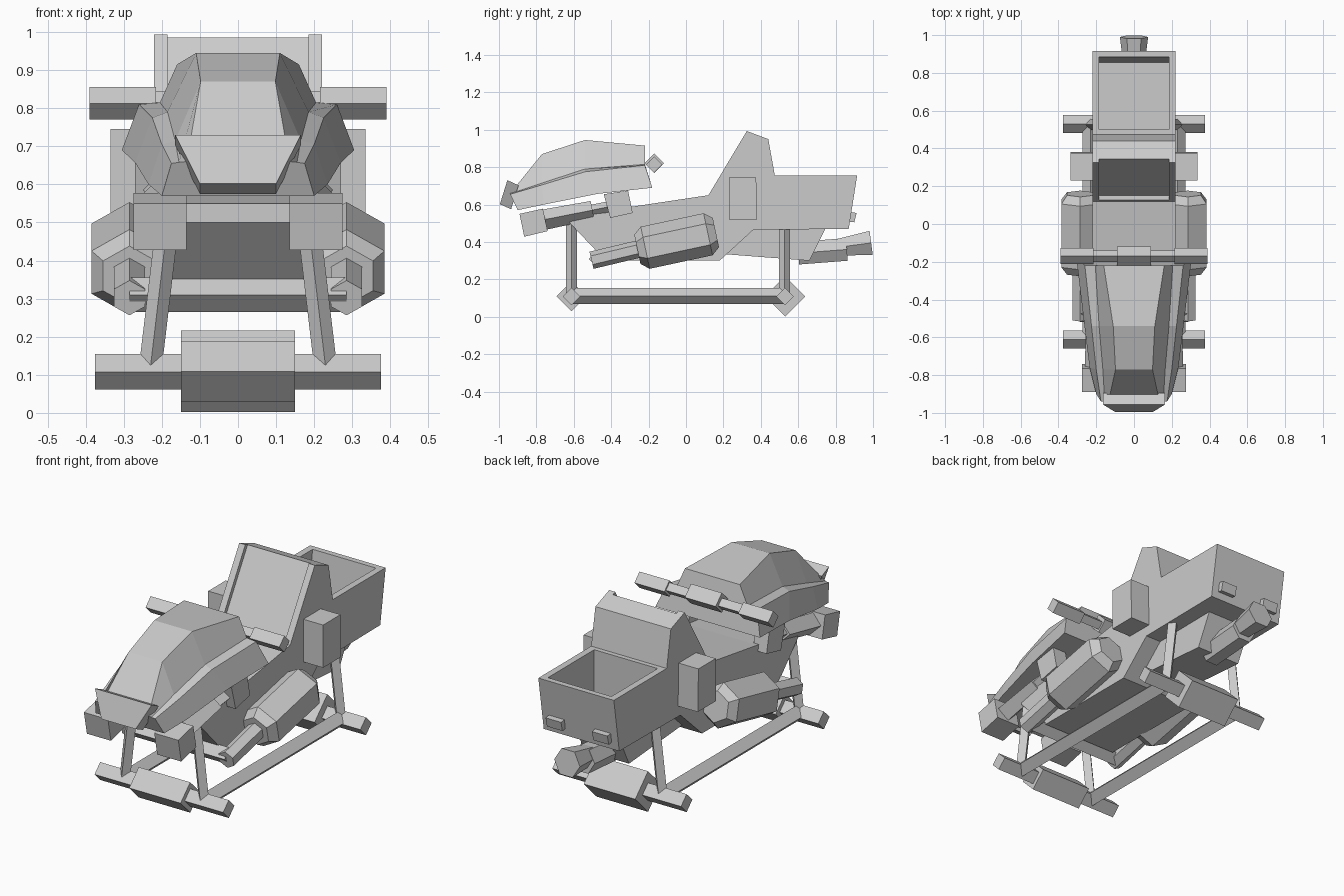
import bpy, bmesh
from math import pi, cos, sin, radians
from mathutils import Vector

if "Cube" in bpy.data.objects:
    bpy.data.objects.remove(bpy.data.objects["Cube"])

grey = bpy.data.materials.new("light_grey")
grey.use_nodes = True
grey.diffuse_color = (0.6, 0.6, 0.6, 1)
grey.node_tree.nodes["Principled BSDF"].inputs["Base Color"].default_value = (0.6, 0.6, 0.6, 1)


def loft(name, rings):
    """Closed solid through rings with equal point counts."""
    bm = bmesh.new()
    rows = [[bm.verts.new(p) for p in ring] for ring in rings]
    n = len(rows[0])
    for a, b in zip(rows, rows[1:]):
        for i in range(n):
            j = (i + 1) % n
            bm.faces.new((a[i], a[j], b[j], b[i]))
    bm.faces.new(rows[0])
    bm.faces.new(rows[-1])
    bmesh.ops.recalc_face_normals(bm, faces=bm.faces)
    mesh = bpy.data.meshes.new(name)
    bm.to_mesh(mesh)
    bm.free()
    mesh.materials.append(grey)
    obj = bpy.data.objects.new(name, mesh)
    bpy.context.collection.objects.link(obj)
    return obj


def prism(name, profile, x0, x1):
    """Side profile of (y, z) points extruded across x."""
    return loft(name, [[(x, y, z) for y, z in profile] for x in (x0, x1)])


def tube(name, start, end, stations, sides=4, roll=0, ref=(0, 0, 1)):
    """Faceted rod; stations are (fraction along, radius)."""
    start, end = Vector(start), Vector(end)
    axis = (end - start).normalized()
    u = axis.cross(Vector(ref)).normalized()
    v = u.cross(axis)
    rings = []
    for t, r in stations:
        c = start.lerp(end, t)
        angles = [radians(roll) + 2 * pi * i / sides for i in range(sides)]
        rings.append([c + u * r * cos(a) + v * r * sin(a) for a in angles])
    return loft(name, rings)


def cut(obj, cutter):
    """Subtract the cutter and bake the result."""
    mod = obj.modifiers.new("cut", "BOOLEAN")
    mod.operation = "DIFFERENCE"
    mod.solver = "EXACT"
    mod.object = cutter
    cutter.hide_render = True
    bpy.context.view_layer.update()
    graph = bpy.context.evaluated_depsgraph_get()
    mesh = bpy.data.meshes.new_from_object(obj.evaluated_get(graph))
    obj.modifiers.clear()
    obj.data = mesh
    bpy.data.objects.remove(cutter)


# Main body: nose, seat back and cargo bed, with the bed and seat recessed
body = prism("body", [(-0.62, 0.55), (-0.28, 0.59), (0.12, 0.65), (0.325, 0.993), (0.44, 0.95),
                      (0.475, 0.755), (0.915, 0.755), (0.87, 0.47), (0.36, 0.465), (0.18, 0.3),
                      (-0.43, 0.3), (-0.62, 0.5)], -0.22, 0.22)
cut(body, prism("bed_cutter", [(0.5, 0.53), (0.855, 0.53), (0.885, 0.755), (0.9, 0.87), (0.5, 0.87)],
                -0.185, 0.185))
cut(body, prism("seat_cutter", [(0.05, 0.67), (0.15, 0.66), (0.365, 1.02), (0.25, 1.05)], -0.185, 0.185))

# Engine under the bed with its exhaust
prism("engine", [(0.2, 0.335), (0.66, 0.3), (0.75, 0.48), (0.3, 0.48)], -0.13, 0.13)
tube("exhaust_pipe", (0, 0.6, 0.34), (0, 0.86, 0.36), [(0, 0.07), (1, 0.07)], 6)
tube("exhaust_nozzle", (0, 0.8, 0.37), (0, 0.99, 0.395), [(0, 0.05), (1, 0.075)], 6)


# Cowl: each station gives y and the (x, z) of crown, shell base, belt top, belt bottom
cowl_rings = []
for y, yb, crown, base, top, bottom in (
        (-0.94, -0.9, (0.135, 0.66), (0.155, 0.658), (0.175, 0.655), (0.2, 0.57)),
        (-0.77, -0.76, (0.098, 0.87), (0.165, 0.715), (0.2, 0.705), (0.235, 0.6)),
        (-0.54, -0.475, (0.11, 0.945), (0.185, 0.79), (0.225, 0.775), (0.27, 0.657)),
        (-0.22, -0.18, (0.16, 0.915), (0.205, 0.815), (0.26, 0.81), (0.305, 0.69))):
    half = [(crown, y), (base, y), (top, y), (bottom, yb)]
    ring = [(x, d, z) for (x, z), d in half]
    cowl_rings.append(ring + [(-x, d, z) for x, d, z in reversed(ring)])
loft("cowl", cowl_rings)

# Tilted trapezoid plate on the nose
loft("nose_plate", [[(-0.165, y, z), (0.165, y, z), (0.1, y - 0.04, z - 0.128), (-0.1, y - 0.04, z - 0.128)]
                    for y, z in ((-0.955, 0.73), (-0.895, 0.703))])

# Handlebar with centre clamp
tube("handlebar", (-0.25, -0.17, 0.815), (0.25, -0.17, 0.815), [(0, 0.03), (1, 0.03)])
tube("handlebar_clamp", (-0.09, -0.17, 0.82), (0.09, -0.17, 0.82), [(0, 0.052), (1, 0.052)])

# Bumper joining the two pod pipes
tube("bumper", (-0.285, -0.475, 0.31), (0.285, -0.475, 0.31), [(0, 0.045), (1, 0.045)])

# Skid cross bars with thick middles
for label, y, r in (("front", -0.612, 0.08), ("rear", 0.53, 0.107)):
    tube(label + "_skid_bar", (-0.375, y, 0.108), (0.375, y, 0.108), [(0, 0.047), (1, 0.047)])
    tube(label + "_skid_block", (-0.15, y, 0.109), (0.15, y, 0.109), [(0, r), (1, r)])

# Paired parts
for side, s in (("left", 1), ("right", -1)):
    prism(side + "_saddle_box", [(0.23, 0.52), (0.38, 0.52), (0.375, 0.745), (0.23, 0.745)], s * 0.2, s * 0.335)
    prism(side + "_tail_tab", [(0.86, 0.51), (0.9, 0.505), (0.912, 0.555), (0.87, 0.56)], s * 0.09, s * 0.18)
    tube(side + "_grip", (s * 0.215, -0.17, 0.813), (s * 0.39, -0.17, 0.813), [(0, 0.043), (1, 0.043)])

    # Hexagonal pod and its pipe
    tube(side + "_pod", (s * 0.285, -0.26, 0.36), (s * 0.285, 0.16, 0.45),
         [(0, 0.08), (0.1, 0.115), (0.9, 0.115), (1, 0.08)], 6, 90)
    tube(side + "_pod_pipe", (s * 0.285, -0.505, 0.302), (s * 0.285, -0.22, 0.37), [(0, 0.047), (1, 0.047)], 6, 90)

    # Headlight on its stepped arm and bracket
    prism(side + "_headlight", [(-0.89, 0.55), (-0.765, 0.578), (-0.74, 0.458), (-0.865, 0.428)],
          s * 0.135, s * 0.275)
    tube(side + "_lamp_arm", (s * 0.205, -0.78, 0.515), (s * 0.205, -0.5, 0.57), [(0, 0.055), (1, 0.05)])
    tube(side + "_lamp_rod", (s * 0.21, -0.52, 0.566), (s * 0.22, -0.4, 0.59), [(0, 0.03), (1, 0.03)])
    prism(side + "_lamp_bracket", [(-0.44, 0.655), (-0.31, 0.675), (-0.285, 0.555), (-0.405, 0.528)],
          s * 0.19, s * 0.27)

    # Skid rail and legs
    tube(side + "_skid_rail", (s * 0.23, -0.615, 0.112), (s * 0.23, 0.525, 0.112), [(0, 0.043), (1, 0.043)])
    for label, y in (("front", -0.612), ("rear", 0.527)):
        tube(f"{side}_{label}_leg", (s * 0.23, y, 0.12), (s * 0.185, y, 0.5), [(0, 0.03), (1, 0.03)],
             ref=(0, 1, 0))
